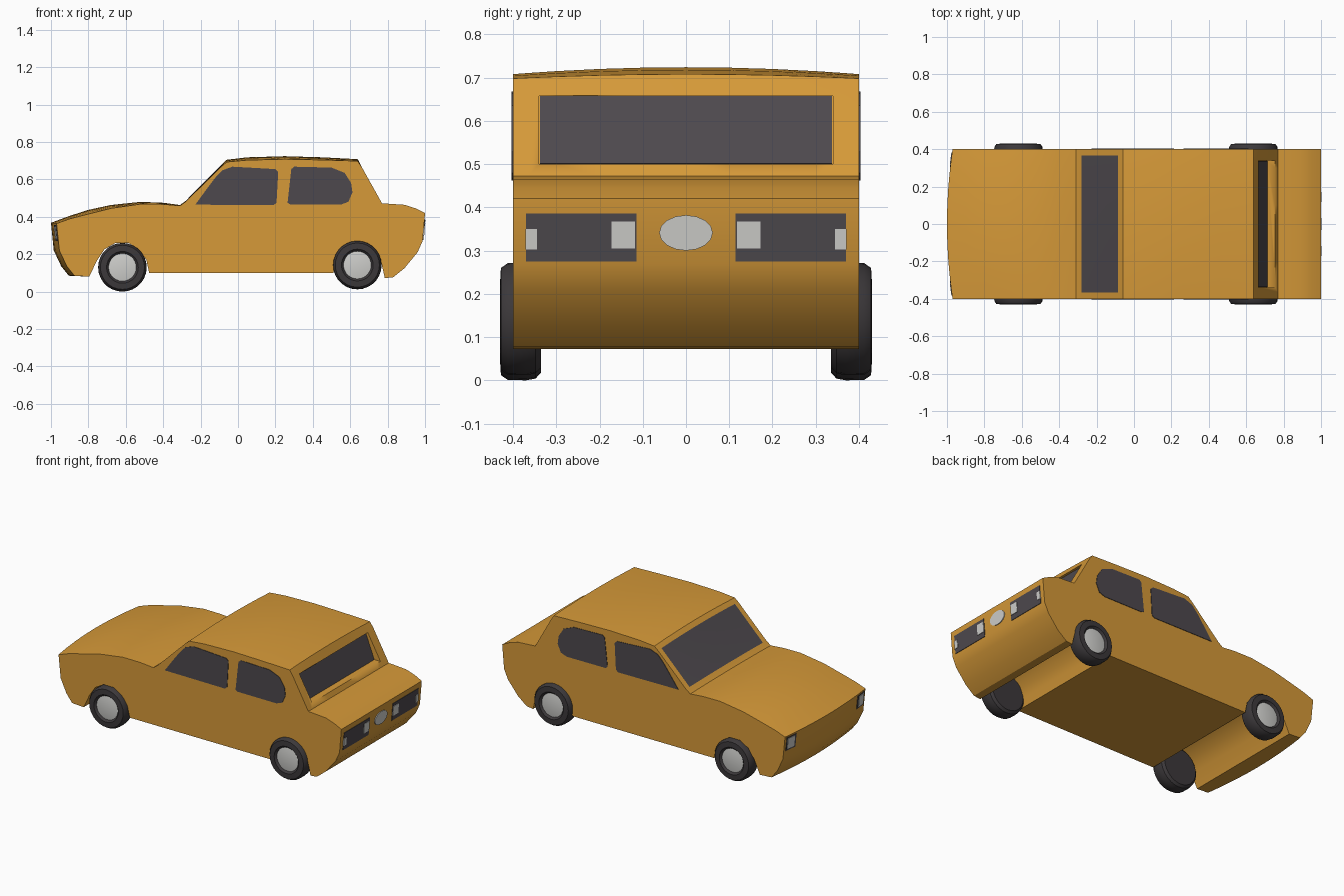
import bpy, bmesh, math
from mathutils import Vector

cube = bpy.data.objects.get("Cube")
if cube:
    bpy.data.objects.remove(cube, do_unlink=True)


def material(name, rgb):
    m = bpy.data.materials.new(name)
    m.use_nodes = True
    m.diffuse_color = (*rgb, 1)
    bsdf = next(n for n in m.node_tree.nodes if n.type == 'BSDF_PRINCIPLED')
    bsdf.inputs["Base Color"].default_value = (*rgb, 1)
    return m


PAINT = material("orange paint", (0.67, 0.32, 0.04))
GLASS = material("dark glass", (0.075, 0.066, 0.075))
RUBBER = material("black rubber", (0.045, 0.04, 0.043))
SILVER = material("light silver", (0.62, 0.62, 0.60))


def finish(name, bm, mats, angle=30):
    bmesh.ops.recalc_face_normals(bm, faces=bm.faces[:])
    me = bpy.data.meshes.new(name)
    bm.to_mesh(me)
    bm.free()
    ob = bpy.data.objects.new(name, me)
    bpy.context.collection.objects.link(ob)
    for m in mats:
        me.materials.append(m)
    bpy.ops.object.select_all(action='DESELECT')
    ob.select_set(True)
    bpy.context.view_layer.objects.active = ob
    bpy.ops.object.shade_smooth_by_angle(angle=math.radians(angle))
    return ob


def skin(bm, rings):
    """Join closed rings of points into a capped solid."""
    rows = [[bm.verts.new(p) for p in ring] for ring in rings]
    n = len(rows[0])
    for a, b in zip(rows, rows[1:]):
        for i in range(n):
            bm.faces.new((a[i], a[(i + 1) % n], b[(i + 1) % n], b[i]))
    bm.faces.new(rows[0])
    bm.faces.new(rows[-1])


def plate(name, pts, out, mat, height=0.003):
    """Thin plate lying on a surface, raised along the direction out."""
    out = Vector(out)
    bm = bmesh.new()
    skin(bm, [[Vector(p) + out * d for p in pts] for d in (-0.003, height)])
    return finish(name, bm, [mat])


# Body: side profile (x, z, crown drop at the sides) repeated across the width
HALF = 0.4
upper = [(-1, .368, .004), (-.9, .405, .016), (-.8, .437, .022), (-.68, .463, .018),
         (-.52, .48, .012), (-.4, .475, .008), (-.31, .463, .004), (-.28, .485, .004),
         (-.085, .682, .01), (-.06, .705, .012), (.05, .718, .015), (.25, .724, .016),
         (.45, .718, .014), (.64, .708, .01), (.665, .66, 0), (.77, .472, 0),
         (.89, .464, 0), (.95, .445, 0), (1, .42, 0)]
lower = [(.987, .27), (.96, .21), (.89, .125), (.83, .077), (.785, .072),
         (.765, .16), (.73, .225), (.68, .26), (.6, .26), (.55, .215), (.525, .15),
         (.51, .1), (-.475, .1), (-.49, .17), (-.53, .225), (-.585, .26), (-.655, .26),
         (-.715, .225), (-.755, .165), (-.795, .08), (-.905, .085), (-.945, .135), (-.985, .22)]
profile = upper + [(x, z, 0) for x, z in lower]


def bow(x, y):
    """The nose curves back towards its corners."""
    return x + 0.03 * (y / HALF) ** 2 if x < -0.9 else x


half_slices = [.1, .2, .3, .365, HALF]
slices = [-y for y in reversed(half_slices)] + [0] + half_slices
bm = bmesh.new()
skin(bm, [[(bow(x, y), y, z - drop * (y / HALF) ** 2) for x, z, drop in profile]
          for y in slices])
for f in bm.faces:
    c = f.calc_center_median()
    if -.28 < c.x < -.085 and abs(c.y) < .365 and c.z > .45:
        f.material_index = 1          # windscreen
body = finish("body", bm, [PAINT, GLASS])

# Rear window recess and its glass
bm = bmesh.new()
recess = [(.648, .658), (.71, .5), (.85, .5), (.85, .658)]
skin(bm, [[(x, y, z) for x, z in recess] for y in (-.34, .34)])
cutter = finish("rear_window_cutter", bm, [PAINT])
cutter.hide_render = True
mod = body.modifiers.new("rear_window_recess", 'BOOLEAN')
mod.operation = 'DIFFERENCE'
mod.solver = 'EXACT'
mod.object = cutter
bpy.ops.object.select_all(action='DESELECT')
body.select_set(True)
bpy.context.view_layer.objects.active = body
bpy.ops.object.modifier_apply(modifier=mod.name)
bpy.data.objects.remove(cutter, do_unlink=True)
(xt, zt), (xb, zb) = recess[:2]
plate("rear_window", [(xt, -.338, zt), (xt, .338, zt), (xb, .338, zb), (xb, -.338, zb)],
      (.93, 0, .37), GLASS)

# Side windows
front_glass = [(-.228, .465), (-.17, .545), (-.125, .605), (-.085, .648), (-.03, .668),
               (.2, .655), (.215, .64), (.206, .475), (.19, .462)]
rear_glass = [(.265, .475), (.285, .655), (.3, .668), (.5, .663), (.57, .635), (.605, .58),
              (.612, .53), (.59, .48), (.55, .465), (.28, .466)]
for side, label in ((1, "left"), (-1, "right")):
    for name, pts in (("front", front_glass), ("rear", rear_glass)):
        plate(f"{name}_side_window_{label}", [(x, side * HALF, z) for x, z in pts],
              (0, side, 0), GLASS)


def end_rect(face, y0, y1, z0, z1):
    """Rectangle lying on the nose or tail surface."""
    return [(face(y, z), y, z) for y, z in ((y0, z0), (y1, z0), (y1, z1), (y0, z1))]


def tail(y, z):
    return .987 + (z - .27) / .15 * .013


def nose(y, z):
    return bow(-1 + (.368 - z) / .148 * .015, y)


# Tail lamps and headlamps on both sides
for s, label in ((1, "left"), (-1, "right")):
    plate(f"tail_panel_{label}", end_rect(tail, s * .115, s * .37, .275, .386), (1, 0, 0), GLASS)
    plate(f"tail_inner_lamp_{label}", end_rect(tail, s * .118, s * .172, .305, .367),
          (1, 0, 0), SILVER, .006)
    plate(f"tail_outer_lamp_{label}", end_rect(tail, s * .345, s * .371, .303, .35),
          (1, 0, 0), SILVER, .006)
    plate(f"headlamp_rim_{label}", end_rect(nose, s * .305, s * .385, .27, .355),
          (-1, 0, 0), GLASS)
    plate(f"headlamp_{label}", end_rect(nose, s * .32, s * .378, .28, .348),
          (-1, 0, 0), SILVER, .006)

# Round lamp in the middle of the tail
ring = [(.062 * math.cos(a), .341 + .041 * math.sin(a))
        for a in (math.tau * i / 16 for i in range(16))]
plate("tail_centre_lamp", [(tail(y, z), y, z) for y, z in ring], (1, 0, 0), SILVER, .005)

# Wheels: lathed tyre with a silver hub in its outer face
section = [(0, .335), (.112, .335), (.126, .348), (.13, .37), (.129, .412), (.118, .428),
           (.085, .43), (.074, .418), (.05, .422), (0, .425)]
STEPS = 28


def wheel(name, x, z, side):
    bm = bmesh.new()
    verts = [bm.verts.new((r, y * side, 0)) for r, y in section]
    edges = [bm.edges.new(pair) for pair in zip(verts, verts[1:])]
    bmesh.ops.spin(bm, geom=verts + edges, cent=(0, 0, 0), axis=(0, 1, 0),
                   angle=math.tau, steps=STEPS, use_duplicate=False)
    bmesh.ops.remove_doubles(bm, verts=bm.verts[:], dist=.0005)
    for f in bm.faces:
        c = f.calc_center_median()
        if math.hypot(c.x, c.z) < .076 and abs(c.y) > .4:
            f.material_index = 1
    ob = finish(name, bm, [RUBBER, SILVER], 35)
    ob.location = (x, 0, z)


for side, label in ((1, "left"), (-1, "right")):
    wheel(f"front_wheel_{label}", -.618, .13, side)
    wheel(f"rear_wheel_{label}", .638, .142, side)
